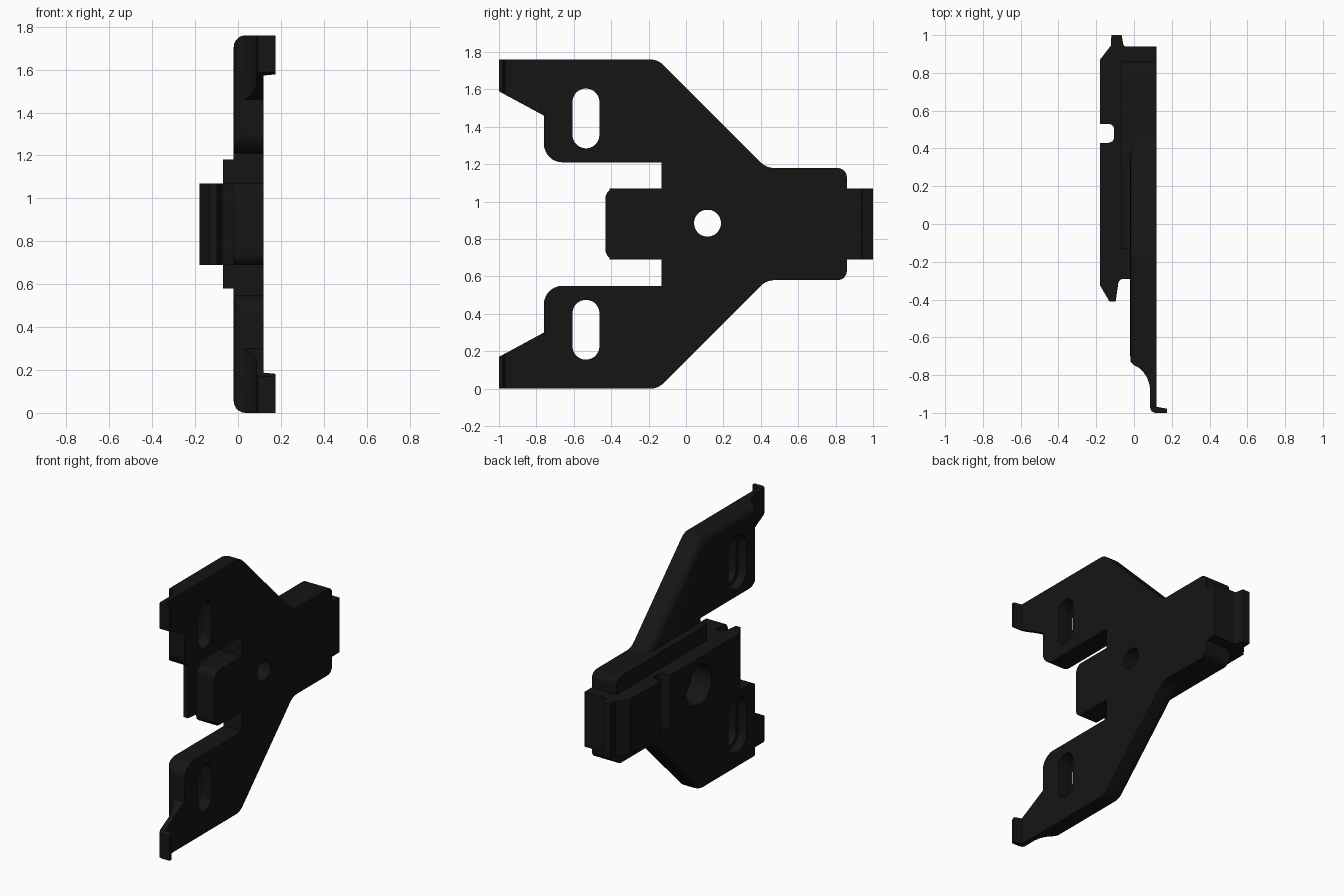
import bpy, bmesh, math
from mathutils import Vector

if "Cube" in bpy.data.objects:
    bpy.data.objects.remove(bpy.data.objects["Cube"])

MID = 0.88  # mirror height of the part


def rounded(pts, seg=8):
    """Outline with (u, v, radius) corners turned into arcs."""
    out = []
    for i, (u, v, r) in enumerate(pts):
        p = Vector((u, v))
        if r == 0:
            out.append(p)
            continue
        a = (Vector(pts[i - 1][:2]) - p).normalized()
        b = (Vector(pts[(i + 1) % len(pts)][:2]) - p).normalized()
        half = a.angle(b) / 2
        c = p + (a + b).normalized() * (r / math.sin(half))
        s = (p + a * (r / math.tan(half)) - c).normalized()
        e = (p + b * (r / math.tan(half)) - c).normalized()
        out += [c + s.slerp(e, k / seg).normalized() * r for k in range(seg + 1)]
    return out


def prism(name, pts, lo, hi, axis, outer_bevel=0):
    """Extrude an outline along x (outline in y,z) or z (outline in x,y)."""
    bm = bmesh.new()
    place = (lambda p: (lo, p[0], p[1])) if axis == 'x' else (lambda p: (p[0], p[1], lo))
    face = bm.faces.new([bm.verts.new(place(p)) for p in pts])
    ext = bmesh.ops.extrude_face_region(bm, geom=[face])
    move = Vector((hi - lo, 0, 0)) if axis == 'x' else Vector((0, 0, hi - lo))
    bmesh.ops.translate(bm, vec=move, verts=[g for g in ext['geom'] if isinstance(g, bmesh.types.BMVert)])
    bmesh.ops.recalc_face_normals(bm, faces=bm.faces)
    if outer_bevel:
        edges = []
        for e in bm.edges:
            m = (e.verts[0].co + e.verts[1].co) / 2
            dev = abs(m.z - MID)
            on_face = all(abs(v.co.x - lo) < 1e-5 for v in e.verts)
            if on_face and (dev > 0.87 or (m.y > -0.2 and dev > 0.3005)):
                edges.append(e)
        bmesh.ops.bevel(bm, geom=edges, offset=outer_bevel, segments=5, profile=0.5, affect='EDGES')
    me = bpy.data.meshes.new(name)
    bm.to_mesh(me)
    bm.free()
    ob = bpy.data.objects.new(name, me)
    bpy.context.collection.objects.link(ob)
    return ob


def boolean(ob, other, op):
    bpy.context.view_layer.objects.active = ob
    m = ob.modifiers.new(op, 'BOOLEAN')
    m.operation, m.object, m.solver = op, other, 'EXACT'
    bpy.ops.object.modifier_apply(modifier=m.name)
    bpy.data.objects.remove(other)


def mirrored(half):
    return half + [(u, 2 * MID - v, r) for u, v, r in reversed(half)]


def stadium(y, z, r, half):
    """Circle (half = 0) or upright slot outline."""
    n = 32
    pts = []
    for k in range(n):
        a = 2 * math.pi * (k + 0.5) / n
        pts.append((y + r * math.cos(a), z + r * math.sin(a) + math.copysign(half, math.sin(a))))
    return pts


# winged base plate with centre tongue
plate = prism("mounting_plate", rounded(mirrored([
    (-0.43, 1.07, 0.05), (-0.13, 1.07, 0), (-0.13, 1.21, 0), (-0.76, 1.21, 0.1),
    (-0.76, 1.46, 0), (-1.1, 1.644, 0), (-1.1, 1.76, 0), (-0.15, 1.76, 0.1),
    (0.43, 1.18, 0.1), (0.86, 1.18, 0.05)])), -0.02, 0.2, 'x', 0.055)

# side profile: thinned wing tips with a small lip
side = prism("side_profile", [
    (-0.1, 1.2), (-0.1, -0.70), (-0.02, -0.70), (-0.018, -0.73), (0, -0.748), (0.025, -0.76),
    (0.05, -0.785), (0.07, -0.815), (0.082, -0.85), (0.086, -0.88), (0.086, -0.975),
    (0.093, -0.992), (0.11, -1), (0.175, -1), (0.175, -0.978), (0.12, -0.968), (0.12, 1.2)],
    -0.2, 2, 'z')
boolean(plate, side, 'INTERSECT')

# wide shoulder behind the arm
shoulder = prism("shoulder", rounded(mirrored([(-0.13, 1.18, 0), (0.86, 1.18, 0.05)])), -0.07, 0.05, 'x')
boolean(plate, shoulder, 'UNION')

# raised core with hooks at both ends and a cross notch
core = prism("raised_core", rounded([
    (-0.18, 0.87, 0), (-0.18, 0.53, 0), (-0.105, 0.53, 0.03), (-0.105, 0.43, 0.03), (-0.18, 0.43, 0),
    (-0.18, -0.325, 0), (-0.13, -0.41, 0), (-0.097, -0.41, 0), (-0.08, -0.29, 0.03),
    (0.12, -0.29, 0), (0.12, 0.94, 0), (-0.055, 0.94, 0.015), (-0.065, 1.0, 0),
    (-0.12, 1.0, 0), (-0.122, 0.945, 0)], 5), 0.69, 1.07, 'z')
boolean(plate, core, 'UNION')

# screw hole and slots, each with a wider recess on the raised side
for y, z, half, wide, deep in ((0.115, 0.885, 0, 0.14, -0.03),
                               (-0.535, 1.445, 0.088, 0.1, 0.04),
                               (-0.535, 0.315, 0.088, 0.1, 0.04)):
    boolean(plate, prism("hole_cut", stadium(y, z, 0.072, half), -0.4, 0.4, 'x'), 'DIFFERENCE')
    boolean(plate, prism("recess_cut", stadium(y, z, wide, half), -0.4, deep, 'x'), 'DIFFERENCE')

mat = bpy.data.materials.new("black")
mat.diffuse_color = (0.008, 0.0075, 0.007, 1)
mat.use_nodes = True
mat.node_tree.nodes["Principled BSDF"].inputs["Base Color"].default_value = mat.diffuse_color
plate.data.materials.clear()
plate.data.materials.append(mat)
plate.select_set(True)
bpy.context.view_layer.objects.active = plate
bpy.ops.object.shade_smooth_by_angle(angle=math.radians(30))
